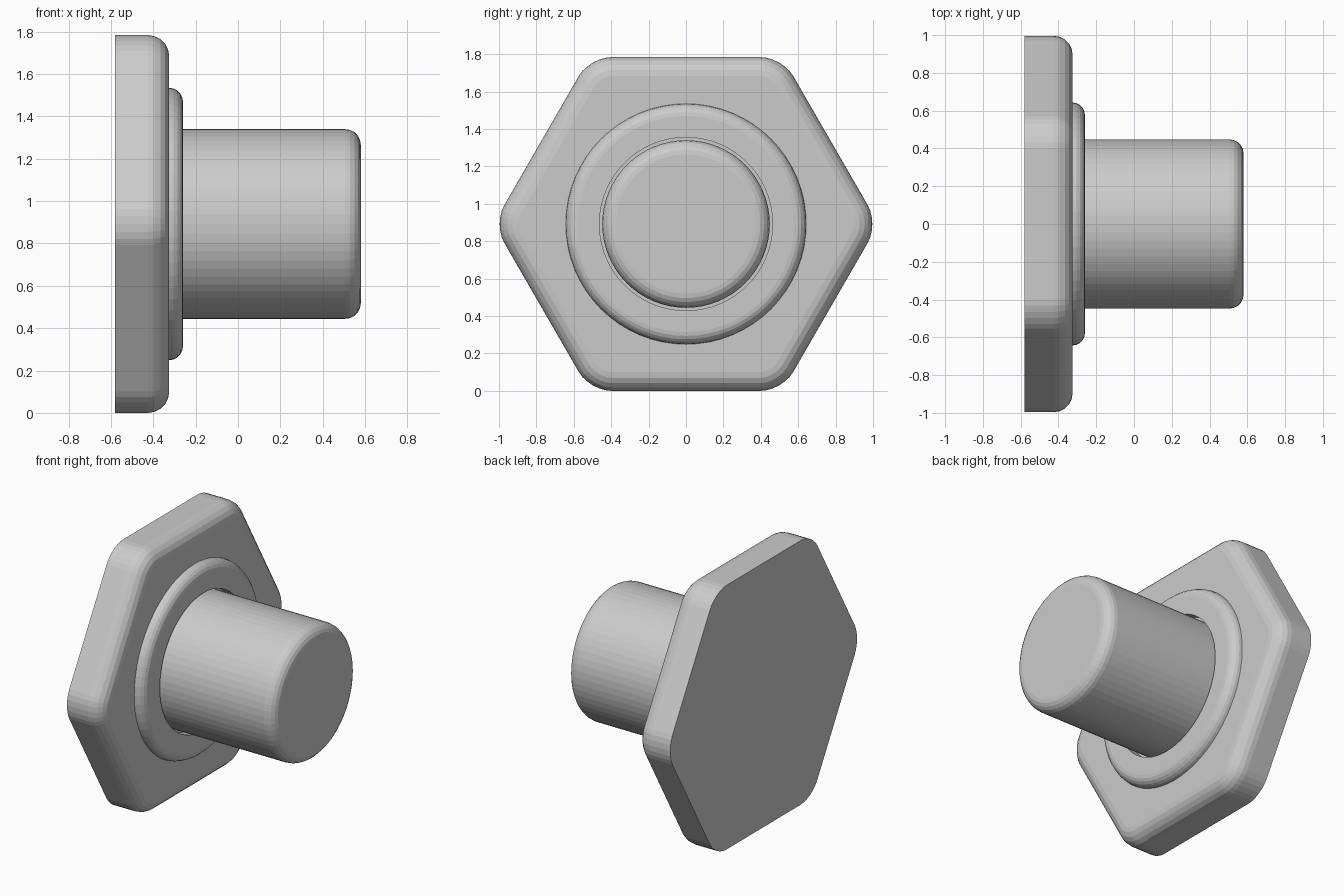
import bpy, bmesh
from math import sin, cos, pi, tan, radians

default = bpy.data.objects.get("Cube")
if default:
    bpy.data.objects.remove(default, do_unlink=True)

AXIS_Z = 0.892            # height of the common axis, which runs along x
BACK, PLATE_FRONT, COLLAR_FRONT, TIP = -0.58, -0.325, -0.26, 0.58


def finish(name, bm):
    bmesh.ops.recalc_face_normals(bm, faces=bm.faces)
    mesh = bpy.data.meshes.new(name)
    bm.to_mesh(mesh)
    bm.free()
    obj = bpy.data.objects.new(name, mesh)
    obj.location.z = AXIS_Z
    bpy.context.collection.objects.link(obj)
    return obj


def ring(bm, x, radius, sides):
    angles = [2 * pi * i / sides for i in range(sides)]
    return [bm.verts.new((x, radius * cos(a), radius * sin(a))) for a in angles]


def bridge(bm, a, b):
    for i in range(len(a)):
        j = (i + 1) % len(a)
        bm.faces.new((a[i], a[j], b[j], b[i]))


def lathe(name, profile, closed=False, sides=64):
    """Revolve (x, radius) points; cap the ends or close into a ring."""
    bm = bmesh.new()
    rings = [ring(bm, x, r, sides) for x, r in profile]
    for a, b in zip(rings, rings[1:]):
        bridge(bm, a, b)
    if closed:
        bridge(bm, rings[-1], rings[0])
    else:
        bm.faces.new(rings[0])
        bm.faces.new(rings[-1])
    return finish(name, bm)


def fillet(x, radius, size, steps=5):
    """Quarter-round from the outer wall onto the face at x."""
    arc = [pi / 2 * i / steps for i in range(steps + 1)]
    return [(x - size + size * sin(a), radius - size + size * cos(a)) for a in arc]


# Hexagonal plate: rounded corners, then a rounded front rim
bm = bmesh.new()
hex_radius = AXIS_Z / cos(pi / 6)
back = ring(bm, BACK, hex_radius, 6)
front = ring(bm, PLATE_FRONT, hex_radius, 6)
bridge(bm, back, front)
bm.faces.new(back)
bm.faces.new(front)
corners = [e for e in bm.edges if abs(e.verts[0].co.x - e.verts[1].co.x) > 0.1]
bmesh.ops.bevel(bm, geom=corners, offset=0.2 * tan(radians(30)), segments=6,
                profile=0.5, affect='EDGES')
rim = [e for e in bm.edges if all(abs(v.co.x - PLATE_FRONT) < 1e-4 for v in e.verts)]
bmesh.ops.bevel(bm, geom=rim, offset=0.1, segments=5, profile=0.5, affect='EDGES')
finish("hex_plate", bm)

# Raised collar with a clearance bore around the shaft
BORE = 0.463
lathe("collar", [(PLATE_FRONT - 0.02, BORE), (PLATE_FRONT - 0.02, 0.643)]
      + fillet(COLLAR_FRONT, 0.643, 0.065) + [(COLLAR_FRONT, BORE)], closed=True)

# Round shaft with a rounded tip
lathe("shaft", [(PLATE_FRONT - 0.02, 0.448)] + fillet(TIP, 0.448, 0.075))
